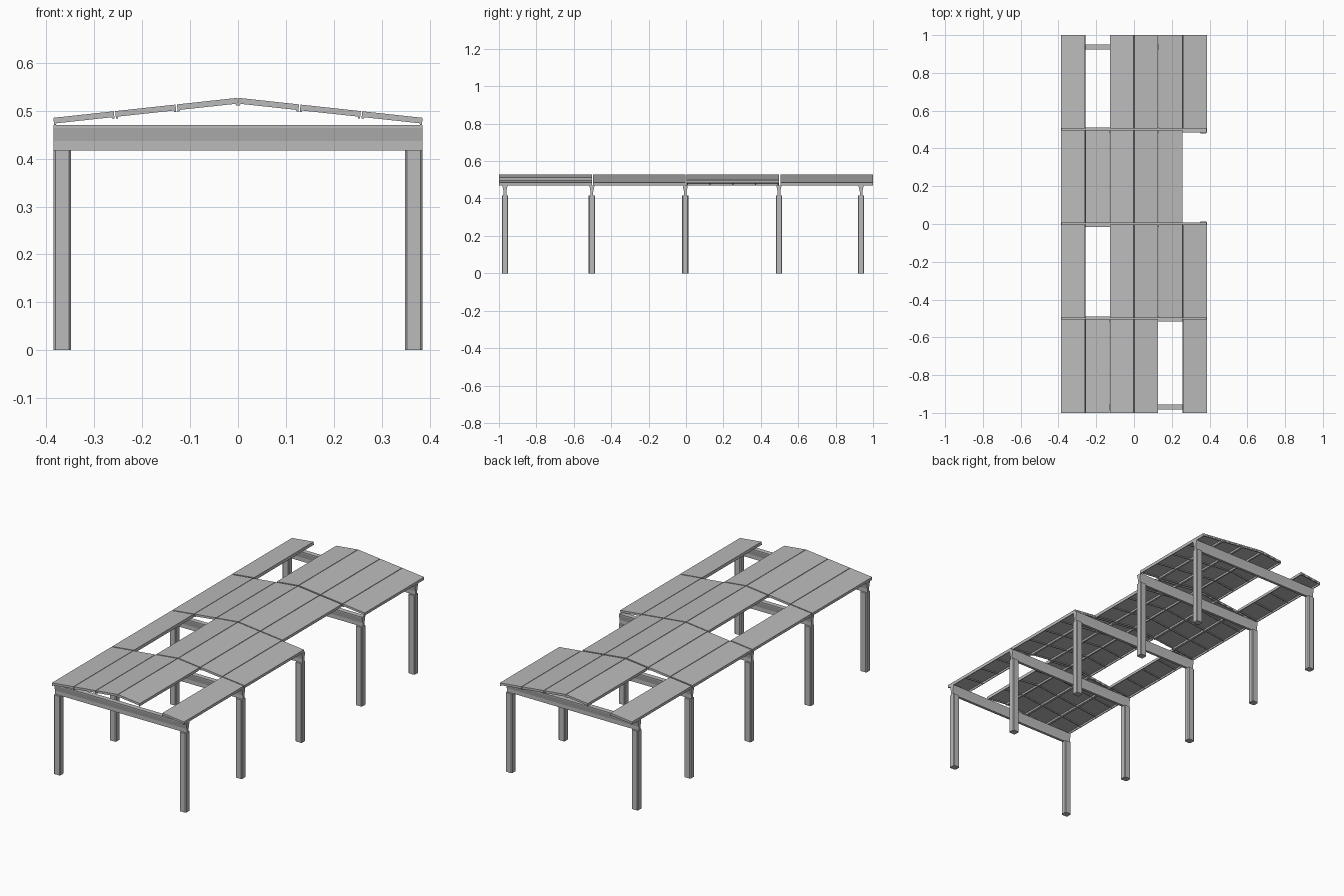
import bpy
import bmesh
import math
from mathutils import Matrix, Vector

if "Cube" in bpy.data.objects:
    bpy.data.objects.remove(bpy.data.objects["Cube"])

concrete = bpy.data.materials.new("concrete grey")
concrete.use_nodes = True
concrete.diffuse_color = (0.5, 0.5, 0.5, 1)
concrete.node_tree.nodes["Principled BSDF"].inputs["Base Color"].default_value = (0.5, 0.5, 0.5, 1)

FRAMES = [-0.968, -0.503, -0.004, 0.497, 0.936]
BAYS = [(-1.0, -0.503), (-0.497, -0.002), (0.004, 0.497), (0.505, 1.0)]
MISSING = [4, 1, 5, 1]          # open roof strip in each bay
STRIP = 0.129
EAVE, RIDGE = 0.485, 0.527
BEAM_BOTTOM, BEAM_TOP = 0.417, 0.47


def finish(bm, name):
    bmesh.ops.recalc_face_normals(bm, faces=bm.faces)
    mesh = bpy.data.meshes.new(name)
    bm.to_mesh(mesh)
    bm.free()
    mesh.materials.append(concrete)
    obj = bpy.data.objects.new(name, mesh)
    bpy.context.collection.objects.link(obj)
    return obj


def prism(bm, profile, start, end, axis):
    """Extrude a closed profile along x (profile in y, z) or y (profile in x, z)."""
    rings = []
    for d in (start, end):
        rings.append([bm.verts.new((d, a, z) if axis == "x" else (a, d, z)) for a, z in profile])
    bm.faces.new(rings[0])
    bm.faces.new(rings[1][::-1])
    n = len(profile)
    for i in range(n):
        j = (i + 1) % n
        bm.faces.new((rings[0][i], rings[1][i], rings[1][j], rings[0][j]))


def box(bm, low, high):
    x0, y0, z0 = low
    x1, y1, z1 = high
    prism(bm, [(x0, z0), (x1, z0), (x1, z1), (x0, z1)], y0, y1, "y")


def column(name, x, y):
    bm = bmesh.new()
    box(bm, (x - 0.0185, y - 0.017, 0), (x + 0.0185, y + 0.017, BEAM_BOTTOM))
    obj = finish(bm, name)
    # chamfer the upright corners only
    bm = bmesh.new()
    bm.from_mesh(obj.data)
    upright = [e for e in bm.edges if abs(e.verts[0].co.z - e.verts[1].co.z) > 0.1]
    bmesh.ops.bevel(bm, geom=upright, offset=0.004, segments=1, affect="EDGES")
    bm.to_mesh(obj.data)
    bm.free()


def beam(name, y):
    # narrow web widening to a flange that carries the panels
    half = [(0.007, BEAM_BOTTOM), (0.007, 0.437), (0.013, 0.464), (0.013, BEAM_TOP)]
    profile = [(y + w, z) for w, z in half] + [(y - w, z) for w, z in reversed(half)]
    bm = bmesh.new()
    prism(bm, profile, -0.385, 0.385, "x")
    finish(bm, name)


def roof_panel(name, strip, y0, y1):
    # ribbed slab modelled flat, then tilted onto the roof slope
    slope = math.atan2(RIDGE - EAVE, 3 * STRIP)
    w = STRIP / math.cos(slope) / 2 - 0.0015
    bm = bmesh.new()
    box(bm, (-w, y0, -0.007), (w, y1, 0))
    for side in (-1, 1):
        rib = [(side * w, 0), (side * w, -0.015), (side * (w - 0.004), -0.015), (side * (w - 0.008), 0)]
        rib = [(x, z - 0.0005) for x, z in rib]
        prism(bm, rib, y0, y1, "y")
    for i in range(5):
        y = y0 + 0.004 + (y1 - y0 - 0.008) * i / 4
        box(bm, (-w + 0.004, y - 0.003, -0.012), (w - 0.004, y + 0.003, -0.004))
    x = (strip - 2.5) * STRIP
    z = RIDGE - abs(x) * math.tan(slope)
    tilt = Matrix.Rotation(slope if x > 0 else -slope, 4, "Y")
    bm.transform(Matrix.Translation(Vector((x, 0, z))) @ tilt)
    finish(bm, name)


# Portal frames
for i, y in enumerate(FRAMES, 1):
    column(f"left_column_{i}", 0.367, y)
    column(f"right_column_{i}", -0.367, y)
    beam(f"cross_beam_{i}", y)

# Roof panels
for bay, (y0, y1) in enumerate(BAYS):
    for strip in range(6):
        if strip != MISSING[bay]:
            roof_panel(f"roof_panel_{bay + 1}_{strip + 1}", strip, y0, y1)
